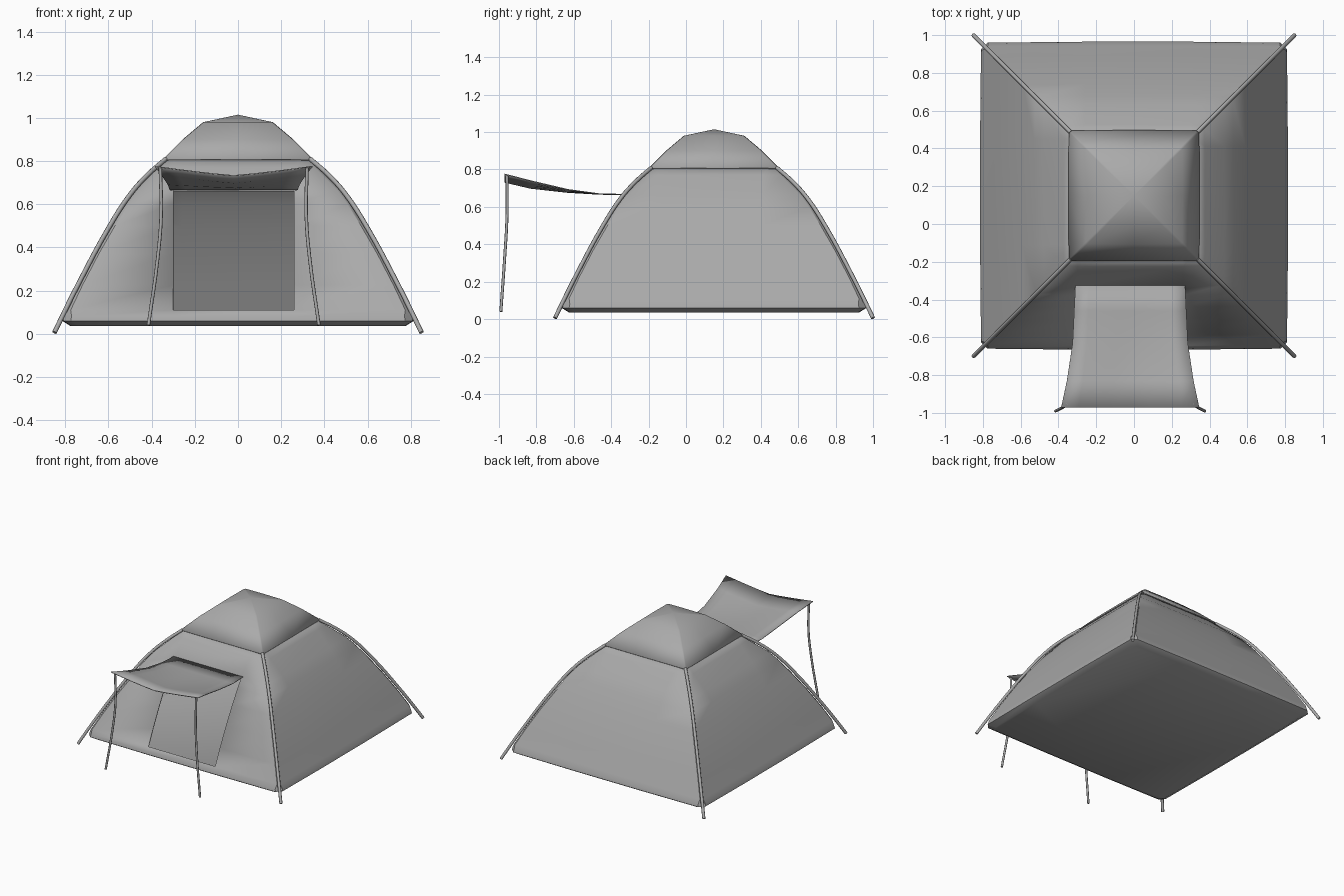
import bpy, bmesh, math
from mathutils import Vector

cube = bpy.data.objects.get("Cube")
if cube:
    bpy.data.objects.remove(cube, do_unlink=True)

CENTRE_Y = 0.15
DOOR_X = (-0.30, 0.26)
DOOR_Z = (0.11, 0.665)

grey = bpy.data.materials.new("grey_fabric")
grey.use_nodes = True
colour = (0.4, 0.4, 0.4, 1)
grey.diffuse_color = colour
grey.node_tree.nodes["Principled BSDF"].inputs["Base Color"].default_value = colour


def finish(name, bm, thickness, angle=35):
    """Turn a bmesh into a thin, smooth-shaded cloth object."""
    bmesh.ops.recalc_face_normals(bm, faces=bm.faces)
    mesh = bpy.data.meshes.new(name)
    bm.to_mesh(mesh)
    bm.free()
    mesh.materials.append(grey)
    obj = bpy.data.objects.new(name, mesh)
    bpy.context.collection.objects.link(obj)
    bpy.ops.object.select_all(action='DESELECT')
    obj.select_set(True)
    bpy.context.view_layer.objects.active = obj
    bpy.ops.object.shade_smooth_by_angle(angle=math.radians(angle))
    shell = obj.modifiers.new("cloth_thickness", 'SOLIDIFY')
    shell.thickness = thickness
    shell.offset = -1
    return obj


def square_ring(bm, half, z, chamfer, columns, bulge):
    """Square loop with cut corners; the front side comes first."""
    side = [(-half + chamfer, -half)]
    side += [(x, -half - bulge) for x in columns]
    side += [(half - chamfer, -half)]
    ring = []
    for _ in range(4):
        ring += [bm.verts.new((x, y + CENTRE_Y, z)) for x, y in side]
        side = [(-y, x) for x, y in side]
    return ring


def loft(bm, rings):
    for low, high in zip(rings, rings[1:]):
        n = len(low)
        for i in range(n):
            j = (i + 1) % n
            bm.faces.new((low[i], low[j], high[j], high[i]))


# Tent body: half width and height of each level, with a doorway left open
profile = [(0.77, 0.035), (0.81, 0.06), (0.806, 0.08), (0.79, DOOR_Z[0]),
           (0.735, 0.226), (0.66, 0.37), (0.585, 0.5), (0.522, 0.6),
           (0.475, DOOR_Z[1]), (0.37, 0.77), (0.32, 0.825)]
bm = bmesh.new()
rings = [square_ring(bm, h, z, 0.035 if z < 0.1 else 0.015, DOOR_X, 0.005)
         for h, z in profile]
loft(bm, rings)
bm.faces.new(rings[0])
door = []
for f in bm.faces:
    c = f.calc_center_median()
    if (c.y < 0 and DOOR_X[0] < c.x < DOOR_X[1] and DOOR_Z[0] < c.z < DOOR_Z[1]
            and abs(f.normal.z) < 0.9 and len(f.verts) == 4):
        door.append(f)
bmesh.ops.delete(bm, geom=door, context='FACES')
finish("tent_body", bm, 0.008)

# Roof cap with a low peak
bm = bmesh.new()
rings = [square_ring(bm, h, z, 0.008, (0,), 0.002)
         for h, z in [(0.345, 0.81), (0.255, 0.9), (0.16, 0.98)]]
loft(bm, rings)
peak = bm.verts.new((0, CENTRE_Y, 1.015))
top = rings[-1]
for i, v in enumerate(top):
    bm.faces.new((v, top[(i + 1) % len(top)], peak))
finish("roof_cap", bm, 0.008, 30)

# Awning: y, half width, edge height and middle height of each row
rows = [(-0.97, 0.365, 0.778, 0.735), (-0.83, 0.335, 0.742, 0.702),
        (-0.63, 0.305, 0.695, 0.68), (-0.46, 0.297, 0.672, 0.67),
        (-0.315, 0.29, 0.669, 0.669)]
steps = [i / 4 for i in range(-4, 5)]
bm = bmesh.new()
grid = []
for y, half, edge, middle in rows:
    grid.append([bm.verts.new((half * u - 0.02, y,
                               middle + (edge - middle) * abs(u) ** 1.2))
                 for u in steps])
for a, b in zip(grid, grid[1:]):
    for i in range(len(steps) - 1):
        bm.faces.new((a[i], a[i + 1], b[i + 1], b[i]))
finish("awning", bm, 0.005)


def pole(name, points, radius):
    """Round rod along a smooth path, as a mesh."""
    curve = bpy.data.curves.new(name, 'CURVE')
    curve.dimensions = '3D'
    curve.bevel_depth = radius
    curve.bevel_resolution = 2
    curve.resolution_u = 4
    curve.use_fill_caps = True
    spline = curve.splines.new('BEZIER')
    spline.bezier_points.add(len(points) - 1)
    for bp, p in zip(spline.bezier_points, points):
        bp.co = Vector(p)
        bp.handle_left_type = bp.handle_right_type = 'AUTO'
    curve.materials.append(grey)
    obj = bpy.data.objects.new(name, curve)
    bpy.context.collection.objects.link(obj)
    bpy.ops.object.select_all(action='DESELECT')
    obj.select_set(True)
    bpy.context.view_layer.objects.active = obj
    bpy.ops.object.convert(target='MESH')
    bpy.ops.object.shade_smooth_by_angle(angle=math.radians(50))


# Four corner poles following the hips down to the ground
hip = [(0.85, 0.006), (0.80, 0.11), (0.742, 0.226), (0.594, 0.5),
       (0.5, 0.645), (0.42, 0.735), (0.335, 0.81)]
for sx, side in ((1, "left"), (-1, "right")):
    for sy, end in ((-1, "front"), (1, "back")):
        pole(f"{end}_{side}_pole",
             [(sx * d, CENTRE_Y + sy * d, z) for d, z in hip], 0.011)

# Two slightly bent awning poles: sideways offset, y, height
bend = [(0.34, -0.957, 0.77), (0.336, -0.957, 0.55), (0.352, -0.968, 0.35),
        (0.395, -0.99, 0.04)]
for sx, side in ((1, "left"), (-1, "right")):
    pole(f"awning_{side}_pole", [(sx * d - 0.02, y, z) for d, y, z in bend], 0.008)
